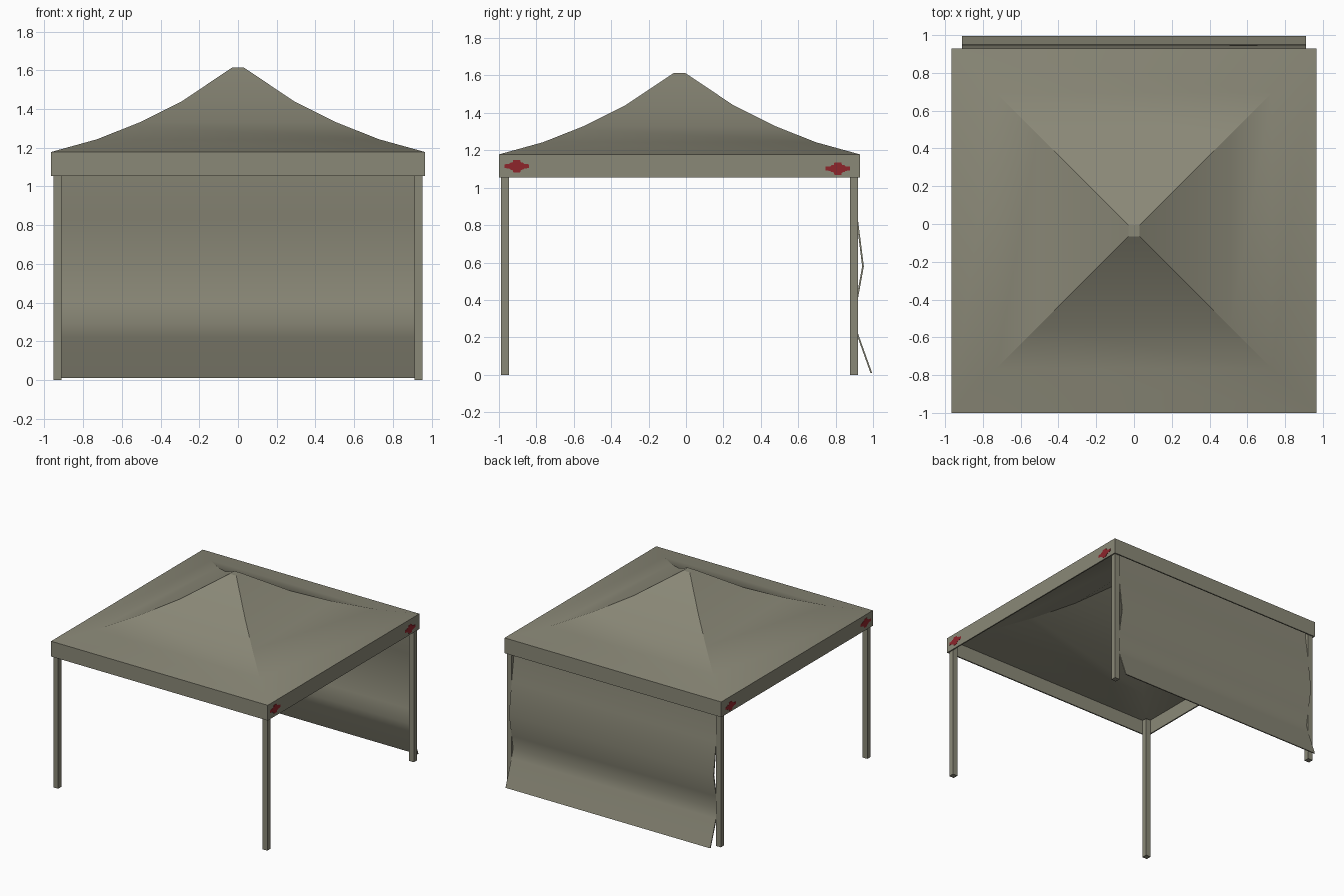
import bpy, bmesh, math

if "Cube" in bpy.data.objects:
    bpy.data.objects.remove(bpy.data.objects["Cube"])


def material(name, rgb):
    m = bpy.data.materials.new(name)
    m.diffuse_color = (*rgb, 1)
    m.use_nodes = True
    m.node_tree.nodes["Principled BSDF"].inputs["Base Color"].default_value = m.diffuse_color
    return m


CANVAS = material("olive canvas", (0.255, 0.247, 0.185))
RED = material("red mark", (0.27, 0.018, 0.024))


def finish(name, bm, mat, smooth=None):
    bmesh.ops.recalc_face_normals(bm, faces=bm.faces)
    mesh = bpy.data.meshes.new(name)
    bm.to_mesh(mesh)
    bm.free()
    mesh.materials.append(mat)
    ob = bpy.data.objects.new(name, mesh)
    bpy.context.collection.objects.link(ob)
    if smooth:
        bpy.ops.object.select_all(action='DESELECT')
        ob.select_set(True)
        bpy.context.view_layer.objects.active = ob
        bpy.ops.object.shade_smooth_by_angle(angle=math.radians(smooth))
    return ob


def prism(name, points, offset, mat, smooth=None):
    """Extrude a closed outline by an offset vector."""
    bm = bmesh.new()
    face = bm.faces.new([bm.verts.new(p) for p in points])
    new = bmesh.ops.extrude_face_region(bm, geom=[face], use_keep_orig=True)
    verts = [g for g in new["geom"] if isinstance(g, bmesh.types.BMVert)]
    bmesh.ops.translate(bm, verts=verts, vec=offset)
    return finish(name, bm, mat, smooth)


# Canopy: square rings from the valance hem up to the peak, then back down inside
CY = -0.035
T = 0.01
outer = [(0.965, 1.055), (0.965, 1.178), (0.73, 1.243), (0.51, 1.33),
         (0.29, 1.44), (0.03, 1.614)]
inner = [(0.965 - T, 1.055), (0.965 - T, 1.178 - T)] + [(h, z - T) for h, z in outer[2:]]
bm = bmesh.new()


def ring(h, z):
    return [bm.verts.new((sx * h, CY + sy * h, z))
            for sx, sy in ((-1, -1), (1, -1), (1, 1), (-1, 1))]


out_rings = [ring(*p) for p in outer]
in_rings = [ring(*p) for p in inner]
chain = out_rings[::-1] + in_rings
for a, b in zip(chain, chain[1:]):
    for i in range(4):
        j = (i + 1) % 4
        bm.faces.new((a[i], a[j], b[j], b[i]))
bm.faces.new(out_rings[-1])
bm.faces.new(in_rings[-1])
finish("canopy", bm, CANVAS, 30)

# Four square legs
for sx, side in ((-1, "left"), (1, "right")):
    for y, end in ((-0.967, "front"), (0.897, "back")):
        x, r = sx * 0.932, 0.0215
        base = [(x - r, y - r, 0), (x + r, y - r, 0), (x + r, y + r, 0), (x - r, y + r, 0)]
        prism(f"{end}_{side}_leg", base, (0, 0, 1.165), CANVAS)

# Back curtain: hanging billowed sheet
fold = [(0.885, 1.16), (0.887, 1.05), (0.918, 0.84), (0.951, 0.58), (0.918, 0.40),
        (0.899, 0.29), (0.92, 0.22), (0.995, 0.01)]
outline = [(-0.911, y, z) for y, z in fold] + [(-0.911, y - 0.009, z) for y, z in fold[::-1]]
prism("back_curtain", outline, (1.822, 0, 0), CANVAS, 40)

# Red marks on both side valances: stepped cross plates
quarter = [(0.066, 0.010), (0.040, 0.012), (0.036, 0.018), (0.022, 0.020), (0.018, 0.034)]
cross = (quarter + [(-y, z) for y, z in quarter[::-1]]
         + [(-y, -z) for y, z in quarter] + [(y, -z) for y, z in quarter[::-1]])
for sx, side in ((-1, "left"), (1, "right")):
    for cy, cz, end in ((-0.905, 1.115, "front"), (0.812, 1.102, "back")):
        pts = [(sx * 0.963, cy + y, cz + z) for y, z in cross]
        prism(f"{end}_{side}_mark", pts, (sx * 0.004, 0, 0), RED)
